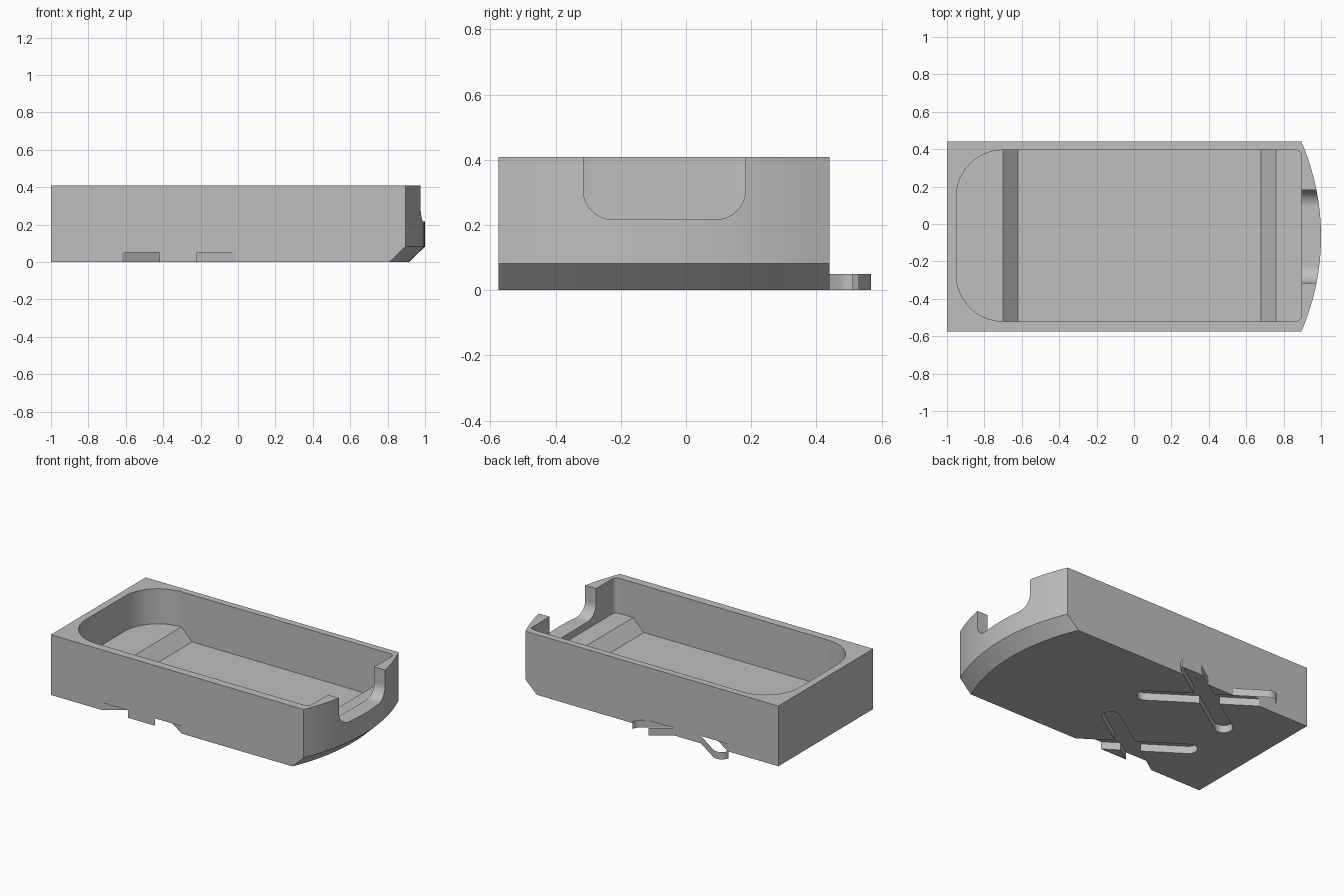
import bpy, bmesh, math
from mathutils import Vector

if "Cube" in bpy.data.objects:
    bpy.data.objects.remove(bpy.data.objects["Cube"], do_unlink=True)

grey = bpy.data.materials.new("plain grey")
grey.use_nodes = True
colour = (0.52, 0.52, 0.52, 1)
grey.diffuse_color = colour
grey.node_tree.nodes["Principled BSDF"].inputs["Base Color"].default_value = colour

FRONT, REAR = -0.575, 0.44
MID_Y = (FRONT + REAR) / 2
HEIGHT = 0.408


def finish(name, bm):
    mesh = bpy.data.meshes.new(name)
    bm.to_mesh(mesh)
    bm.free()
    ob = bpy.data.objects.new(name, mesh)
    bpy.context.collection.objects.link(ob)
    mesh.materials.append(grey)
    return ob


def loft(name, rings):
    """Solid through a stack of matching closed rings."""
    bm = bmesh.new()
    loops = [[bm.verts.new(p) for p in ring] for ring in rings]
    n = len(loops[0])
    for a, b in zip(loops, loops[1:]):
        for i in range(n):
            j = (i + 1) % n
            bm.faces.new((a[i], a[j], b[j], b[i]))
    bm.faces.new(loops[0][::-1])
    bm.faces.new(loops[-1])
    bmesh.ops.recalc_face_normals(bm, faces=bm.faces[:])
    return finish(name, bm)


def arc(cx, cy, r, start, end, steps):
    pts = []
    for i in range(steps + 1):
        a = math.radians(start + (end - start) * i / steps)
        pts.append((cx + r * math.cos(a), cy + r * math.sin(a)))
    return pts


def upright(name, outline, z0, z1):
    return loft(name, [[(x, y, z) for x, y in outline] for z in (z0, z1)])


def cut(target, cutter):
    mod = target.modifiers.new("cut", "BOOLEAN")
    mod.operation = "DIFFERENCE"
    mod.solver = "EXACT"
    mod.object = cutter
    bpy.ops.object.select_all(action="DESELECT")
    bpy.context.view_layer.objects.active = target
    target.select_set(True)
    bpy.ops.object.modifier_apply(modifier=mod.name)
    bpy.data.objects.remove(cutter, do_unlink=True)


# Tray block: straight sides, bowed end, sloping lower edge on that end
half = (REAR - FRONT) / 2
sag = 0.105
radius = (half * half + sag * sag) / (2 * sag)
sweep = math.degrees(math.asin(half / radius))
bow = arc(1 - radius, MID_Y, radius, -sweep, sweep, 24)


def block_ring(z, shift):
    pts = [(x - shift, y) for x, y in bow] + [(-1, REAR), (-1, FRONT)]
    return [(x, y, z) for x, y in pts]


tray = loft("tray_body", [block_ring(0, 0.085), block_ring(0.082, 0), block_ring(HEIGHT, 0)])

# Main pocket, large corners at one end and small at the other
x0, x1, y0, y1 = -0.95, 0.895, -0.52, 0.395
big, small = 0.25, 0.03
pocket = (arc(x0 + big, y0 + big, big, 180, 270, 16)
          + arc(x1 - small, y0 + small, small, 270, 360, 6)
          + arc(x1 - small, y1 - small, small, 0, 90, 6)
          + arc(x0 + big, y1 - big, big, 90, 180, 16))
cut(tray, upright("pocket_cutter", pocket, 0.17, 0.6))

# Deeper middle of the floor with a ramp at each end
trough = [(-0.70, 0.17), (-0.62, 0.09), (0.68, 0.09), (0.76, 0.17), (0.76, 0.3), (-0.70, 0.3)]
cut(tray, loft("trough_cutter", [[(x, y, z) for x, z in trough] for y in (y0, y1)]))

# Rounded notch through the bowed end
n0, n1, nz, nr = -0.315, 0.182, 0.217, 0.09
notch = ([(n1, 0.6), (n0, 0.6)]
         + arc(n0 + nr, nz + nr, nr, 180, 270, 10)
         + arc(n1 - nr, nz + nr, nr, 270, 360, 10))
cut(tray, loft("notch_cutter", [[(x, y, z) for y, z in notch] for x in (0.85, 1.1)]))

# Two crossed pairs of round-ended slots in the underside
SLOT_X, SLOT_TOP, SLOT_R, SLOT_HALF = -0.32, 0.05, 0.056, 0.37
TILT = 34


def slot_outline(cy, tilt):
    dx = SLOT_HALF * math.cos(math.radians(tilt))
    dy = SLOT_HALF * math.sin(math.radians(tilt))
    return (arc(SLOT_X + dx, cy + dy, SLOT_R, tilt - 90, tilt + 90, 12)
            + arc(SLOT_X - dx, cy - dy, SLOT_R, tilt + 90, tilt + 270, 12))


for cy in (REAR - 0.135, FRONT + 0.135):
    for tilt in (TILT, 180 - TILT):
        cut(tray, upright("slot_cutter", slot_outline(cy, tilt), -0.05, SLOT_TOP))


# Thin slot walls that carry on behind the rear face
def strip(name, pts):
    bm = bmesh.new()
    low = [bm.verts.new((x, y, 0)) for x, y in pts]
    high = [bm.verts.new((x, y, SLOT_TOP)) for x, y in pts]
    for i in range(len(pts) - 1):
        bm.faces.new((low[i], low[i + 1], high[i + 1], high[i]))
    return finish(name, bm)


cap_dx = SLOT_HALF * math.cos(math.radians(TILT))
cap_y = REAR - 0.135 + SLOT_HALF * math.sin(math.radians(TILT))
hook = [(-0.42, REAR)] + arc(SLOT_X - cap_dx, cap_y, SLOT_R, 90 - TILT, 170, 12)
inner = [(-0.22, REAR), (-0.09, 0.53)]
outer = [(-0.02, REAR)] + arc(SLOT_X + cap_dx, cap_y, SLOT_R, TILT - 90, 0, 8)
parts = [tray, strip("slot_hook_wall", hook),
         strip("slot_inner_wall", inner), strip("slot_outer_wall", outer)]

# Smooth curves with crisp edges
for ob in parts:
    bpy.ops.object.select_all(action="DESELECT")
    bpy.context.view_layer.objects.active = ob
    ob.select_set(True)
    bpy.ops.object.shade_smooth_by_angle(angle=math.radians(30))
weighted = tray.modifiers.new("even shading", "WEIGHTED_NORMAL")
weighted.keep_sharp = True
